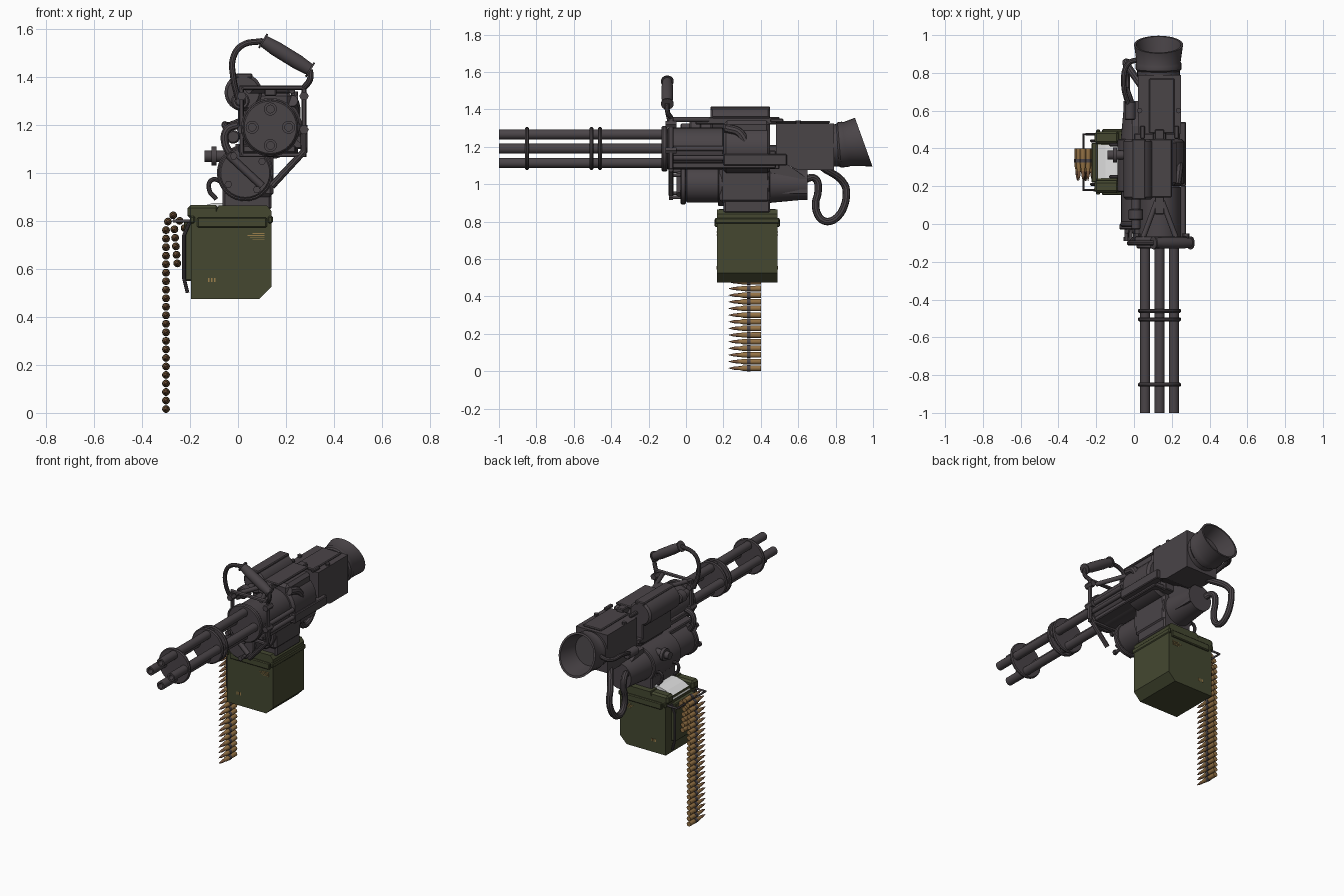
import bpy, bmesh, math
from mathutils import Vector

cube = bpy.data.objects.get("Cube")
if cube:
    bpy.data.objects.remove(cube)


def material(name, red, green, blue):
    mat = bpy.data.materials.new(name)
    mat.use_nodes = True
    mat.diffuse_color = (red, green, blue, 1)
    mat.node_tree.nodes["Principled BSDF"].inputs["Base Color"].default_value = mat.diffuse_color
    return mat


METAL = material("gunmetal", .068, .058, .064)
OLIVE = material("olive_paint", .058, .064, .03)
BRASS = material("brass", .3, .17, .06)
COPPER = material("copper_tip", .2, .1, .05)
WHITE = material("white_liner", .75, .75, .75)
TAN = material("tan_marking", .33, .21, .07)

# Shared stations along the length, and the two main axes
MUZZLE, FRONT, MIDDLE, BACK, REAR, TAIL = -1, -.08, .2, .45, .48, .79
BARREL_X, BARREL_Z = .135, 1.19
DRUM_X, DRUM_Z = .03, 1
LENGTHWISE = Vector((0, 1, 0))


def finish(name, bm, mat, smooth=True):
    bmesh.ops.recalc_face_normals(bm, faces=bm.faces)
    mesh = bpy.data.meshes.new(name)
    bm.to_mesh(mesh)
    bm.free()
    mesh.materials.append(mat)
    part = bpy.data.objects.new(name, mesh)
    bpy.context.collection.objects.link(part)
    if smooth:
        bpy.ops.object.select_all(action="DESELECT")
        part.select_set(True)
        bpy.context.view_layer.objects.active = part
        bpy.ops.object.shade_smooth_by_angle(angle=math.radians(35))
    return part


def circle_points(count, radius, start=0):
    angles = [start + math.tau * i / count for i in range(count)]
    return [(radius * math.cos(a), radius * math.sin(a)) for a in angles]


def lathe(name, start, axis, profile, mat=METAL, sides=32):
    """Turn a list of (distance along axis, radius) round the axis."""
    bm = bmesh.new()
    turn = Vector((0, 0, 1)).rotation_difference(Vector(axis).normalized())
    rings = [[bm.verts.new(Vector(start) + turn @ Vector((u, v, d))) for u, v in circle_points(sides, r)]
             for d, r in profile]
    for a, b in zip(rings, rings[1:]):
        for i in range(sides):
            bm.faces.new((a[i - 1], a[i], b[i], b[i - 1]))
    bm.faces.new(rings[0])
    bm.faces.new(rings[-1])
    return finish(name, bm, mat)


def rod(name, start, end, radius, sides=24):
    axis = Vector(end) - Vector(start)
    return lathe(name, start, axis, [(0, radius), (axis.length, radius)], sides=sides)


def drum(name, x, z, front, back, radius, chamfer=.006):
    """Lengthwise cylinder with chamfered rims."""
    size = back - front
    profile = [(0, radius - chamfer), (chamfer, radius), (size - chamfer, radius), (size, radius - chamfer)]
    return lathe(name, (x, front, z), LENGTHWISE, profile)


def box(name, xs, ys, zs, mat=METAL, bevel=.005):
    bm = bmesh.new()
    bmesh.ops.create_cube(bm, size=1)
    for v in bm.verts:
        v.co = [ends[int(c > 0)] for c, ends in zip(v.co, (xs, ys, zs))]
    if bevel:
        bmesh.ops.bevel(bm, geom=bm.edges[:], offset=bevel, segments=1, affect="EDGES")
    return finish(name, bm, mat, smooth=False)


def prism(name, outline, ends, across=False, mat=METAL):
    """Extrude an (x, z) outline lengthwise, or a (y, z) outline across."""
    bm = bmesh.new()
    near, far = [[bm.verts.new((t, u, v) if across else (u, t, v)) for u, v in outline] for t in ends]
    bm.faces.new(near)
    bm.faces.new(far)
    for i in range(len(near)):
        bm.faces.new((near[i - 1], near[i], far[i], far[i - 1]))
    return finish(name, bm, mat, smooth=False)


def tube(name, points, radius, closed=False, handle="AUTO"):
    curve = bpy.data.curves.new(name, "CURVE")
    curve.dimensions = "3D"
    curve.bevel_depth, curve.bevel_resolution, curve.resolution_u = radius, 3, 6
    curve.use_fill_caps = True
    spline = curve.splines.new("BEZIER")
    spline.bezier_points.add(len(points) - 1)
    for knot, point in zip(spline.bezier_points, points):
        knot.co = point
        knot.handle_left_type = knot.handle_right_type = handle
    spline.use_cyclic_u = closed
    path = bpy.data.objects.new(name + "_path", curve)
    bpy.context.collection.objects.link(path)
    bm = bmesh.new()
    bm.from_mesh(bpy.data.meshes.new_from_object(path.evaluated_get(bpy.context.evaluated_depsgraph_get())))
    bpy.data.objects.remove(path)
    return finish(name, bm, METAL)


# Barrel cluster
for dx, dz in circle_points(4, .076):
    barrel = [(.06, .016), (0, .016), (0, .027), (.95, .027)]
    lathe("barrel", (BARREL_X + dx, MUZZLE, BARREL_Z + dz), LENGTHWISE, barrel, sides=20)
for y in (-.86, -.515, -.47):
    drum("barrel_clamp", BARREL_X, BARREL_Z, y, y + .02, .115)

# Rotor housing and receiver
drum("rotor_collar", BARREL_X, BARREL_Z, -.13, -.1, .122)
drum("rotor_housing", BARREL_X, BARREL_Z, -.1, MIDDLE, .112)
drum("receiver_body", BARREL_X, BARREL_Z, MIDDLE, BACK, .132, chamfer=.015)
box("receiver_block", (.05, .225), (MIDDLE, BACK), (1.12, 1.34), bevel=.02)
box("receiver_neck", (.1, .17), (.4, .5), (1.08, 1.21))
for z in (1.085, 1.15):
    box("side_plate", (0, .24), (FRONT, REAR), (z, z + .03))
box("top_beam", (.11, .16), (.05, .5), (1.32, 1.36))
box("top_rail", (.06, .2), (.14, BACK), (1.35, 1.365))
for side in (-1, 1):
    rod("brace_strut", (BARREL_X + side * .09, FRONT, 1.345), (BARREL_X + side * .015, .12, 1.345), .014)
    x = BARREL_X + side * .09
    box("rear_lug", (x - .012, x + .012), (BACK, .52), (1.33, 1.35))
for z in (1.14, 1.19):
    rod("side_rail", (.26, FRONT, z), (.26, MIDDLE, z), .014)
box("side_bracket", (.225, .275), (MIDDLE, .54), (1.1, 1.16))
tube("feed_guide", [(.225, .21, 1.3), (.235, .29, 1.27), (.235, .33, 1.15)], .025)

# Front frame and carry handle
left, right, low, high = .015, .275, 1.075, 1.355
corners = [(left, FRONT, high), (right, FRONT, high), (right, FRONT, low), (left, FRONT, low)]
tube("front_frame", corners, .014, closed=True, handle="VECTOR")
for x in (left, right):
    for z in (1.18, 1.32):
        rod("frame_bolt", (x, -.11, z), (x, -.05, z), .02, sides=6)
grip_start, grip_end = Vector((.105, -.1, 1.55)), Vector((.3, -.1, 1.43))
tube("handle_tube", [(0, FRONT, 1.31), (-.02, -.1, 1.4), (-.02, -.1, 1.48), (.015, -.1, 1.53), grip_start], .013)
tube("handle_stay", [grip_end, (.3, -.1, 1.39), (right, FRONT, high)], .013)
tube("lower_stay", [(right, FRONT, 1.2), (right, FRONT, 1.09), (.14, FRONT, .945)], .015, handle="VECTOR")
grip = grip_end - grip_start
lathe("handle_grip", grip_start, grip, [(0, .025), (.06, .031), (.17, .031), (grip.length, .025)])
for end in (grip_start, grip_end):
    lathe("grip_flange", end, grip, [(-.004, .034), (.004, .034)])

# Upper motor
drum("upper_motor", .022, 1.335, .13, BACK, .078, chamfer=.012)
drum("motor_nose", .01, 1.3, -.03, .15, .024)
drum("motor_coupling", .01, 1.3, .02, .08, .038)
box("motor_cradle", (0, .09), (.15, BACK), (1.14, 1.3))
box("motor_cap", (-.01, .06), (.13, BACK), (1.395, 1.415))
tube("front_cable", [(0, 0, 1.2), (-.045, 0, 1.18), (-.055, 0, 1.13), (-.02, 0, 1.06)], .017)

# Feeder drum below the receiver
drum("feeder_face", DRUM_X, DRUM_Z, -.03, 0, .108)
drum("feeder_drum", DRUM_X, DRUM_Z, 0, MIDDLE, .098)
drum("feeder_body", DRUM_X, DRUM_Z, .17, BACK, .118)
lathe("feeder_tail", (DRUM_X, BACK, DRUM_Z), LENGTHWISE, [(0, .1), (.16, .085), (.2, .085), (.2, .06)])
rod("feeder_strap", (-.04, -.035, 1.075), (.1, -.035, .945), .016)
for dx, dz in circle_points(4, .085, start=.6):
    x, z = DRUM_X + dx, DRUM_Z + dz
    rod("feeder_post", (x, FRONT, z), (x, 0, z), .01, sides=12)
    rod("feeder_nut", (x, -.09, z), (x, -.07, z), .016, sides=6)
box("feeder_chute", (-.065, .14), (MIDDLE, BACK), (.845, 1), bevel=.01)
box("feeder_cover", (.03, .148), (.18, BACK), (.9, 1.12), bevel=.015)
prism("feeder_wedge", [(BACK, 1.12), (.52, 1.12), (.65, 1.03), (.65, .95), (BACK, .95)], (-.01, .11), across=True)
rod("feeder_side_knob", (-.14, .365, 1.07), (-.04, .365, 1.07), .024)
rod("feeder_side_cap", (-.11, .365, 1.07), (-.09, .365, 1.07), .04)
for y in (.25, .42):
    tube("feeder_hook", [(-.06, y, .96), (-.11, y, .97), (-.12, y, .93), (-.09, y, .89)], .01)

# Hoses: the large one follows most of a leaning oval
loop = []
for step in range(9):
    angle = math.radians(160 + 30 * step)
    across, along = .08 * math.cos(angle), .12 * math.sin(angle)
    loop.append((-.04, .775 + across + .15 * along, .92 + along))
tube("hose", [(-.01, .62, 1.02), (-.035, .69, 1.03), *loop, (.04, .73, 1.09)], .02)
tube("side_hose", [(.02, .87, 1.22), (-.03, .85, 1.2), (-.055, .75, 1.2), (-.01, .58, 1.14)], .014)
drum("hose_fitting", -.02, 1.15, .55, .65, .028)

# Rear housing and open exhaust cup
top, bottom = 1.325, 1.075
prism("rear_housing", [(REAR, 1.13), (.6, bottom), (TAIL, bottom), (TAIL, top), (REAR, top)], (.02, .25), across=True)
box("rear_top_plate", (.08, .215), (REAR, .77), (top, top + .013))
for x in (.03, .235):
    rod("rear_bolt", (x, .6, top), (x, .6, top + .015), .014, sides=8)
depth = .17
cup = lathe("exhaust_cup", (.13, 0, 0), LENGTHWISE,
            [(0, .113), (.03, .113), (.04, .121), (.07, .121), (.08, .117), (depth, .13), (depth, .118), (.05, .095)])
for v in cup.data.vertices:
    # Lean the rim so that the mouth opens slightly upward
    lean = v.co.y / depth
    v.co.y += .78 - lean * .36 * v.co.z
    v.co.z += 1.205 + lean * .02

# Ammunition box
box_front, box_back = .165, .49
outline = [(-.195, .475), (.09, .475), (.14, .525), (.14, .84), (.12, .865), (-.08, .865), (-.09, .84), (-.195, .84)]
prism("ammo_box", outline, (box_front, box_back), mat=OLIVE)
for y in (box_front, box_back):
    box("box_ridge", (-.17, .12), (y - .012, y + .012), (.772, .815), OLIVE)
for y in (box_front, .425):
    box("lid_end", (-.21, -.08), (y, y + .065), (.81, .866), OLIVE, bevel=.012)
box("box_side_plate", (-.225, -.19), (.22, .43), (.55, .8), OLIVE)
for x in (-.2, .125):
    box("box_lug", (x, x + .02), (.155, .5), (.79, .82), OLIVE)
liner = [(-.2, .81), (-.19, .84), (-.15, .862), (-.1, .875), (-.05, .875), (-.05, .83)]
prism("white_liner", liner, (.24, .42), mat=WHITE)
bail_x, bail_z = -.268, .8
bail = [(-.2, .18, bail_z), (bail_x, .18, bail_z), (bail_x, .475, bail_z), (-.2, .475, bail_z)]
tube("box_bail", bail, .007, handle="VECTOR")
for y in (.21, .44):
    tube("box_latch", [(-.2, y, .8), (-.225, y, .74), (-.225, y, .56), (-.21, y, .5)], .008, handle="VECTOR")

# Painted markings
for y in (box_front, box_back):
    plate = (y - .002, y + .002)
    for row in range(4):
        z = .722 + row * .008
        box("marking_upper", (.06 - .01 * (row % 3), .11), plate, (z, z + .003), TAN, bevel=0)
    for column in range(3):
        x = -.125 + column * .012
        box("marking_lower", (x, x + .007), plate, (.545, .563), TAN, bevel=0)

# Cartridge belt: one shared cartridge and link placed along the hanging path
case = [(0, .015), (.095, .0145), (.11, .0105), (.12, .0105), (.145, .008), (.172, .001)]
cartridge = lathe("cartridge", (0, .4, 0), -LENGTHWISE, case, BRASS, sides=12)
cartridge.data.materials.append(COPPER)
for face in cartridge.data.polygons:
    face.material_index = int(face.center.y < .28)
link = lathe("belt_link", (0, .345, 0), -LENGTHWISE, [(0, .0165), (.02, .0165)], sides=12)
spacing = .0355
hanging = [(-.3, .016 + spacing * i) for i in range(22)]
crest = [(-.292, .797), (-.27, .823), (-.243, .8), (-.222, .77)]
inner = [(-.265 + .003 * i, .765 - spacing * i) for i in range(5)]
for part in (cartridge, link):
    for x, z in hanging + crest + inner:
        copy = bpy.data.objects.new(part.name, part.data)
        bpy.context.collection.objects.link(copy)
        copy.location = (x, 0, z)
    bpy.data.objects.remove(part)
